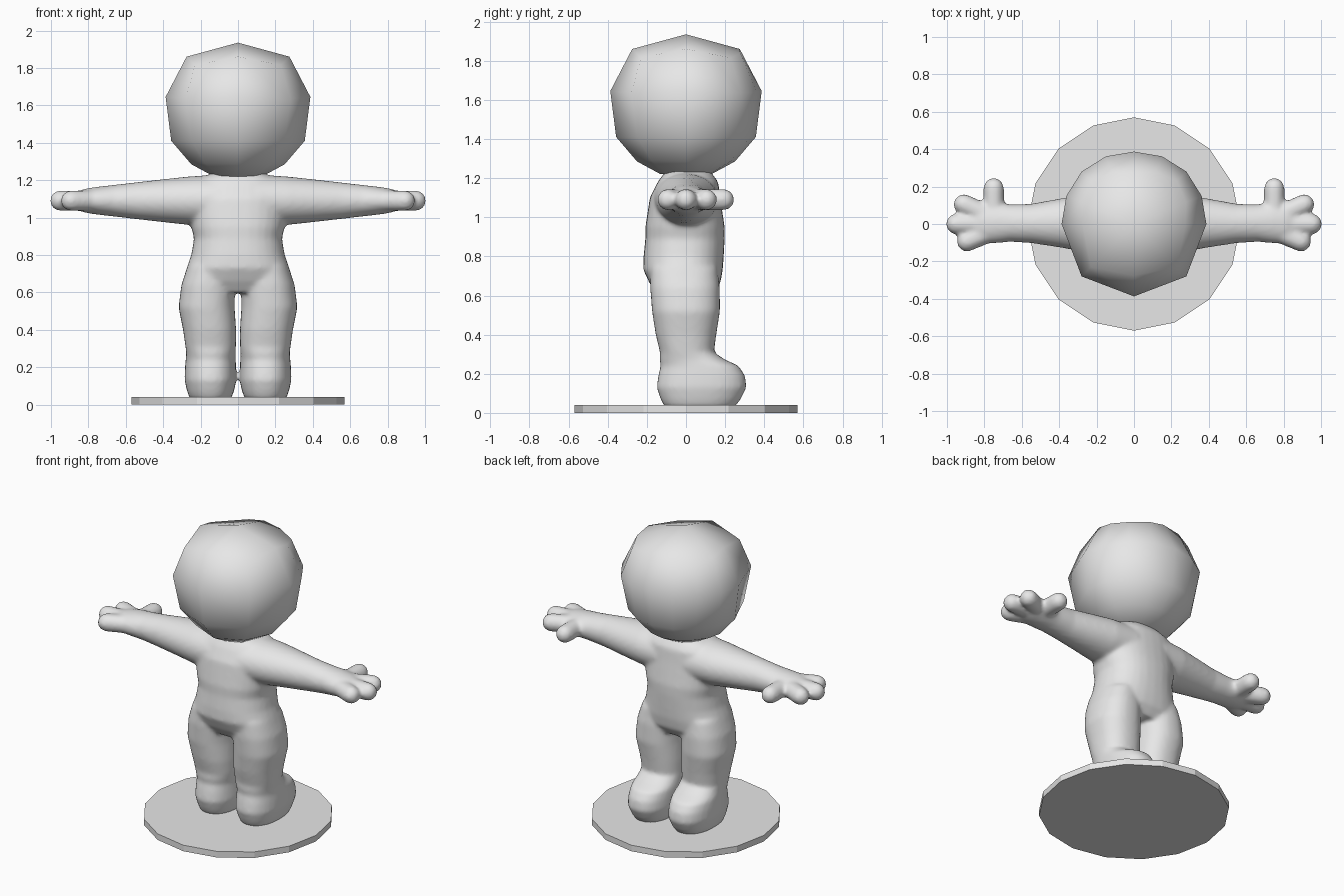
import bpy, bmesh, math
from mathutils import Vector

if "Cube" in bpy.data.objects:
    bpy.data.objects.remove(bpy.data.objects["Cube"])

grey = bpy.data.materials.new("light grey")
grey.diffuse_color = (0.8, 0.8, 0.8, 1)
grey.use_nodes = True
grey.node_tree.nodes["Principled BSDF"].inputs["Base Color"].default_value = grey.diffuse_color


def make_object(name, bm, smooth):
    bmesh.ops.recalc_face_normals(bm, faces=bm.faces[:])
    for f in bm.faces:
        f.smooth = smooth
    mesh = bpy.data.meshes.new(name)
    bm.to_mesh(mesh)
    bm.free()
    mesh.materials.append(grey)
    ob = bpy.data.objects.new(name, mesh)
    bpy.context.collection.objects.link(ob)
    return ob


def bridge(bm, rings):
    n = len(rings[0])
    for a, b in zip(rings, rings[1:]):
        for i in range(n):
            j = (i + 1) % n
            bm.faces.new((a[i], a[j], b[j], b[i]))


def loft(bm, rings, n=32, power=2.3):
    """Closed tube through rings of (centre, half-axis u, half-axis v)."""
    loops = []
    for c, u, v in rings:
        loop = []
        for i in range(n):
            t = math.tau * i / n
            ct, st = math.cos(t), math.sin(t)
            cu = math.copysign(abs(ct) ** (2 / power), ct)
            sv = math.copysign(abs(st) ** (2 / power), st)
            loop.append(bm.verts.new(Vector(c) + Vector(u) * cu + Vector(v) * sv))
        loops.append(loop)
    bridge(bm, loops)
    bm.faces.new(loops[0])
    bm.faces.new(loops[-1])


def upright(bm, rows, side=1):
    """Rows of (z, x, y, half width, half depth)."""
    loft(bm, [((side * x, y, z), (rx, 0, 0), (0, ry, 0)) for z, x, y, rx, ry in rows])


def capsule(bm, a, b, r):
    """Round-ended tube from a to b, lying flat."""
    a, b = Vector(a), Vector(b)
    d, up = (b - a).normalized(), Vector((0, 0, 1))
    side = d.cross(up)
    rings = []
    for deg in (-85, -65, -45, -25, 0, 0, 25, 45, 65, 85):
        t = math.radians(deg)
        end = a if len(rings) < 5 else b
        k = r * math.cos(t)
        rings.append((end + d * r * math.sin(t), side * k, up * k))
    loft(bm, rings, n=20, power=2)


# Body: torso, legs, arms and fingers fused into one soft skin
bm = bmesh.new()
upright(bm, [(1.25, 0, .01, .10, .10), (1.215, 0, .01, .20, .13),
             (1.18, 0, .01, .24, .155), (1.10, 0, -.005, .265, .18),
             (.95, 0, -.005, .25, .203), (.89, 0, -.005, .235, .203),
             (.80, 0, -.012, .25, .205), (.73, 0, -.015, .275, .203),
             (.66, 0, -.005, .295, .18), (.60, 0, -.005, .26, .14)])
for s in (-1, 1):
    # legs and feet
    upright(bm, [(.74, .15, -.01, .12, .17), (.64, .16, -.005, .143, .178),
                 (.52, .168, 0, .150, .174), (.40, .152, 0, .142, .155),
                 (.31, .146, .005, .135, .138), (.275, .145, .03, .132, .165),
                 (.24, .146, .07, .134, .20), (.19, .147, .08, .137, .222),
                 (.13, .147, .08, .139, .23), (.07, .147, .075, .125, .205),
                 (.03, .147, .07, .11, .18)], s)
    # arms and palms: (x, y, z, half depth, half height)
    arm = [(.10, 0, 1.09, .17, .14), (.26, .005, 1.09, .155, .13),
           (.40, .005, 1.09, .13, .115), (.55, .003, 1.09, .105, .098),
           (.66, .005, 1.09, .10, .085), (.74, .005, 1.09, .108, .076),
           (.81, 0, 1.09, .105, .066), (.86, 0, 1.09, .08, .05)]
    loft(bm, [((s * x, y, z), (0, ry, 0), (0, 0, rz)) for x, y, z, ry, rz in arm],
         power=2)
    # thumb and three fingers
    for a, b in (((.75, .04), (.75, .192)), ((.79, .05), (.91, .105)),
                 ((.79, 0), (.951, 0)), ((.79, -.05), (.893, -.093))):
        capsule(bm, (s * a[0], a[1], 1.09), (s * b[0], b[1], 1.09), .055)
body = make_object("body", bm, True)
rm = body.modifiers.new("fuse", 'REMESH')
rm.mode = 'VOXEL'
rm.voxel_size = 0.012
rm.use_smooth_shade = True
sm = body.modifiers.new("soften", 'SMOOTH')
sm.factor = 0.5
sm.iterations = 9

# Head: coarse ball, eight-sided at the back, finer at the face (+y) side
bm = bmesh.new()
angles = [22.5 * i for i in range(9)] + [225, 270, 315]
loops = []
# rows: height and radius on the axes, height and radius on the diagonals
for za, ra, zd, rd in ((1.86, .275, 1.815, .325), (1.645, .387, 1.635, .396),
                       (1.41, .357, 1.41, .352), (1.285, .25, 1.29, .25),
                       (1.22, .13, 1.22, .13)):
    loop = []
    for a in angles:
        k = math.sin(2 * math.radians(a)) ** 2
        z, r = za + (zd - za) * k, ra + (rd - ra) * k
        t = math.radians(a)
        loop.append(bm.verts.new((r * math.cos(t), r * math.sin(t), z)))
    loops.append(loop)
bridge(bm, loops)
top = bm.verts.new((0, 0, 1.935))
for i in range(len(angles)):
    bm.faces.new((top, loops[0][i], loops[0][(i + 1) % len(angles)]))
bm.faces.new(loops[-1])
make_object("head", bm, True)

# Base: thin sixteen-sided disc
bm = bmesh.new()
bmesh.ops.create_cone(bm, cap_ends=True, segments=16, radius1=.57, radius2=.57, depth=.04)
for v in bm.verts:
    v.co.z += .02
make_object("base_disc", bm, False)
